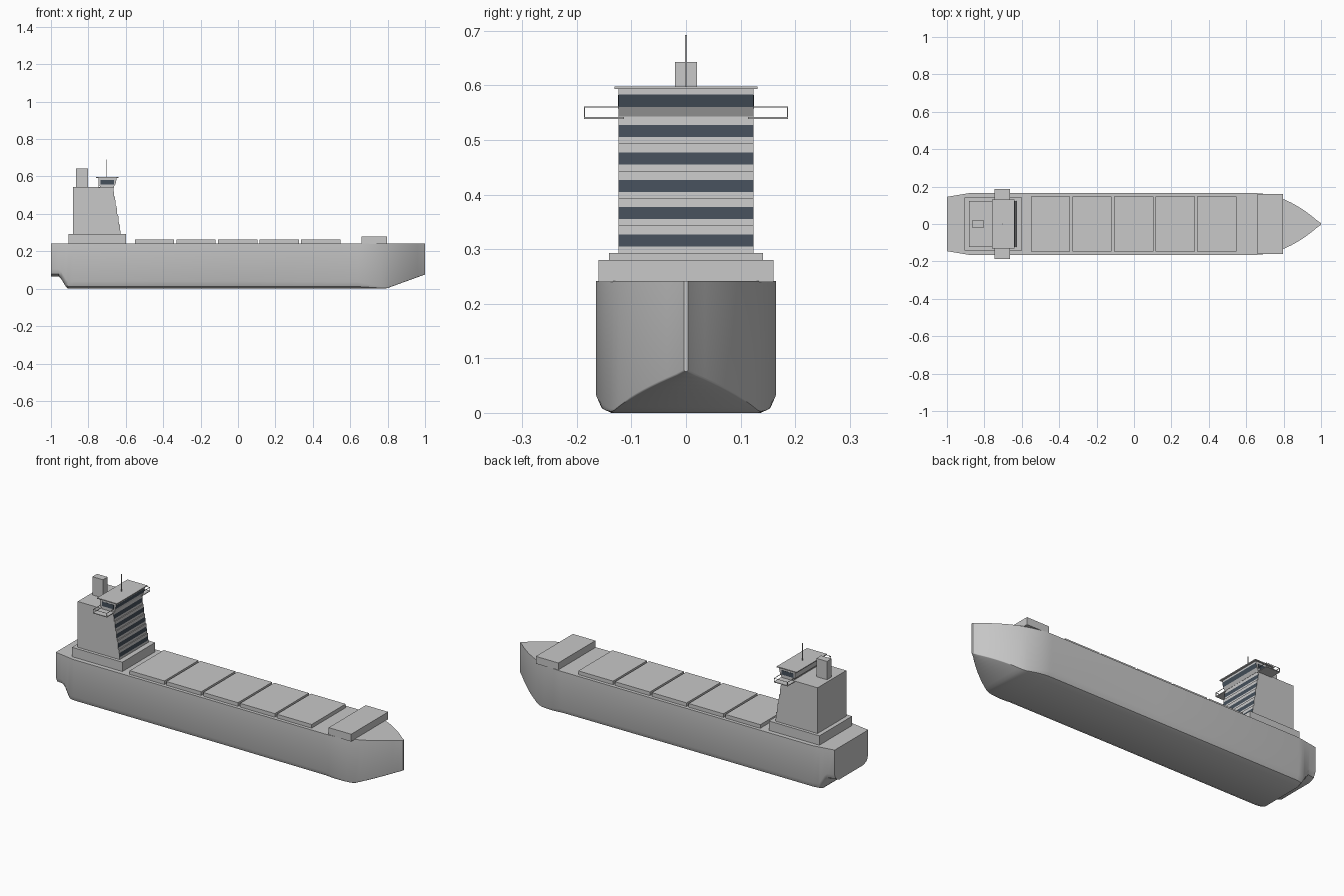
import bpy, bmesh, math

cube = bpy.data.objects.get("Cube")
if cube:
    bpy.data.objects.remove(cube)


def material(name, rgb):
    m = bpy.data.materials.new(name)
    m.use_nodes = True
    color = (*rgb, 1)
    m.diffuse_color = color
    m.node_tree.nodes["Principled BSDF"].inputs["Base Color"].default_value = color
    return m


GREY = material("light_grey_paint", (0.58, 0.58, 0.58))
GLASS = material("dark_blue_glass", (0.06, 0.08, 0.105))


def finish(name, bm, mats):
    bmesh.ops.recalc_face_normals(bm, faces=bm.faces)
    me = bpy.data.meshes.new(name)
    bm.to_mesh(me)
    bm.free()
    for m in mats:
        me.materials.append(m)
    ob = bpy.data.objects.new(name, me)
    bpy.context.collection.objects.link(ob)
    return ob


def loft(rings):
    """Skin matching closed rings of points and cap both ends."""
    bm = bmesh.new()
    loops = [[bm.verts.new(p) for p in ring] for ring in rings]
    for a, b in zip(loops, loops[1:]):
        for i in range(len(a)):
            j = (i + 1) % len(a)
            bm.faces.new((a[i], a[j], b[j], b[i]))
    bm.faces.new(loops[0])
    bm.faces.new(loops[-1])
    return bm


def prism(name, profile, half, glass_rule=None):
    """Extrude a side profile (x, z) across the beam."""
    bm = loft([[(x, y, z) for x, z in profile] for y in (-half, half)])
    if glass_rule:
        for f in bm.faces:
            f.material_index = int(glass_rule(f))
    return finish(name, bm, [GREY, GLASS])


def box(name, x, y, z, mat=GREY):
    ring = [(x[0], z[0]), (x[1], z[0]), (x[1], z[1]), (x[0], z[1])]
    return finish(name, loft([[(a, b, c) for a, c in ring] for b in y]), [mat])


DECK = 0.242
BEAM = 0.165


# Hull: lofted sections with a chamfered bilge, pointed bow and raised stern
def section(x, keel):
    w = BEAM
    if x > 0.64:
        w = max(0.004, BEAM * (1 - ((x - 0.64) / 0.36) ** 2))
    elif x < -0.88:
        w = BEAM - 0.02 * (-0.88 - x) / 0.12
    c = min(1, max(0.08, (0.82 - x) / 0.2))
    side = [(w, DECK), (w, keel + 0.04 * c),
            (w - 0.012 * c, keel + 0.013 * c), (w - 0.04 * c, keel)]
    return ([(x, y, z) for y, z in side] +
            [(x, -y, z) for y, z in reversed(side)])


stern = [(-1, 0.066), (-0.96, 0.066), (-0.945, 0.052), (-0.92, 0.01), (-0.91, 0)]
stations = stern + [(-0.88, 0), (0, 0), (0.64, 0)]
for i in range(1, 19):
    x = 0.64 + 0.02 * i
    stations.append((x, max(0, 0.076 * (x - 0.79) / 0.21)))
hull = finish("hull", loft([section(*s) for s in stations]), [GREY])
bpy.ops.object.select_all(action="DESELECT")
hull.select_set(True)
bpy.context.view_layer.objects.active = hull
bpy.ops.object.shade_smooth_by_angle(angle=math.radians(35))

# Cargo hatches and forecastle
for i in range(5):
    x = -0.552 + 0.2225 * i
    box(f"cargo_hatch_{i + 1}", (x, x + 0.21), (-0.147, 0.147), (DECK - 0.005, 0.262))
box("forecastle", (0.66, 0.796), (-0.16, 0.16), (DECK - 0.002, 0.28))

# Deckhouse with stepped front and a window band on every storey
BASE, STOREY, HOUSE = 0.293, 0.05, 0.124
box("deckhouse_base", (-0.905, -0.6), (-0.141, 0.141), (DECK - 0.005, BASE))
profile = [(-0.882, BASE)]
for i in range(5):
    x, z = -0.628 - 0.0085 * i, BASE + STOREY * i
    profile += [(x, z), (x - 0.001, z + 0.012), (x - 0.003, z + 0.034),
                (x - 0.004, z + STOREY)]
profile.append((-0.882, BASE + 5 * STOREY))


def storey_glass(f):
    h = f.calc_center_median()
    return h.x > -0.7 and 0.02 < (h.z - BASE) % STOREY < 0.026 and len(f.verts) == 4


prism("accommodation_tower", profile, HOUSE, storey_glass)

# Bridge with front and side windows, roof and mast
TOP = BASE + 5 * STOREY
bridge = [(-0.735, TOP), (-0.665, TOP), (-0.655, 0.56), (-0.65, 0.583),
          (-0.65, 0.594), (-0.746, 0.594), (-0.746, 0.558)]
prism("bridge", bridge, HOUSE,
      lambda f: len(f.verts) == 4 and f.calc_center_median().x > -0.656
      and f.calc_center_median().z < 0.58)
box("bridge_roof", (-0.76, -0.64), (-0.131, 0.131), (0.593, 0.598))
box("mast", (-0.707, -0.703), (-0.002, 0.002), (0.597, 0.692))
box("funnel", (-0.866, -0.802), (-0.02, 0.02), (TOP - 0.005, 0.643))

# Bridge wings with open railings, one per side
R = 0.0012
for side, s in (("left", 1), ("right", -1)):
    def span(a, b):
        return tuple(sorted((s * a, s * b)))
    box(f"{side}_bridge_window", (-0.736, -0.664), span(HOUSE, HOUSE + 0.001),
        (0.558, 0.582), GLASS)
    box(f"{side}_bridge_wing", (-0.745, -0.662), span(HOUSE - 0.01, 0.187),
        (0.538, 0.542))
    for end, x in (("aft", -0.744), ("fore", -0.663)):
        box(f"{side}_{end}_rail", (x - R, x + R), span(HOUSE, 0.187), (0.559, 0.561))
        box(f"{side}_{end}_rail_post", (x - R, x + R), span(0.185, 0.187), (0.54, 0.561))
    box(f"{side}_outer_rail", (-0.744, -0.663), span(0.185, 0.187), (0.559, 0.561))
